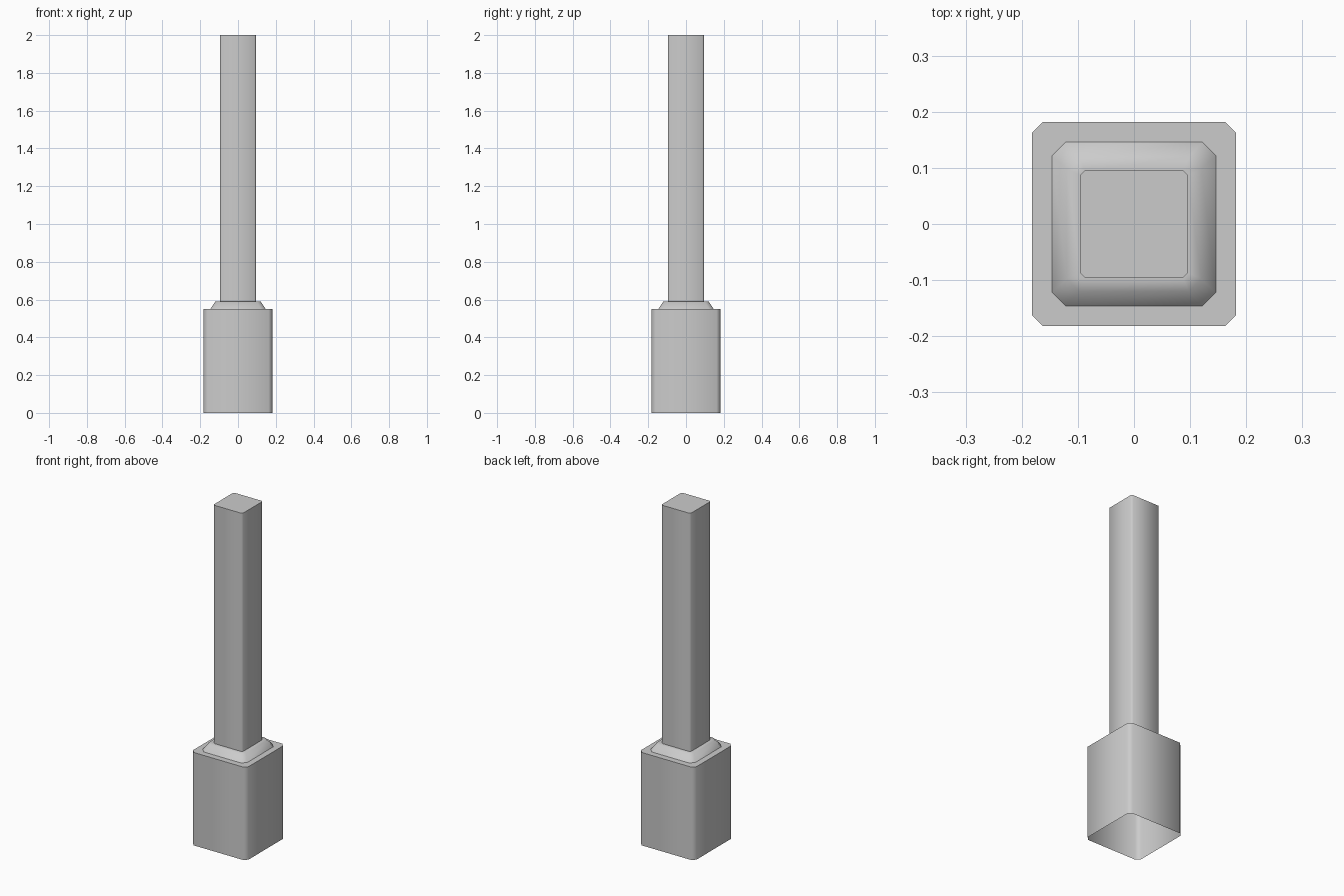
import bpy, bmesh, math

if "Cube" in bpy.data.objects:
    bpy.data.objects.remove(bpy.data.objects["Cube"])


def square_ring(bm, half, cut, z):
    """Eight vertices of a square with clipped corners."""
    k = half - cut
    pts = [(half, -k), (half, k), (k, half), (-k, half),
           (-half, k), (-half, -k), (-k, -half), (k, -half)]
    return [bm.verts.new((x, y, z)) for x, y in pts]


def loft(name, profile, cap_top=False):
    """Skin a list of (half width, corner cut, height) rings."""
    bm = bmesh.new()
    rings = [square_ring(bm, *p) for p in profile]
    for low, high in zip(rings, rings[1:]):
        for i in range(8):
            j = (i + 1) % 8
            bm.faces.new((low[i], low[j], high[j], high[i]))
    if cap_top:
        bm.faces.new(rings[-1])
    mesh = bpy.data.meshes.new(name)
    bm.to_mesh(mesh)
    bm.free()
    obj = bpy.data.objects.new(name, mesh)
    bpy.context.collection.objects.link(obj)
    bpy.ops.object.select_all(action='DESELECT')
    obj.select_set(True)
    bpy.context.view_layer.objects.active = obj
    bpy.ops.object.shade_smooth_by_angle(angle=math.radians(50))
    return obj


# Wide base, open underneath, with a flat ledge on top
loft("base", [(0.182, 0.02, 0), (0.182, 0.02, 0.55), (0.146, 0.024, 0.55)])

# Sloped collar around the foot of the shaft
loft("collar", [(0.146, 0.024, 0.55), (0.12, 0.022, 0.59), (0.096, 0.009, 0.59)])

# Tall square shaft with a closed top
loft("shaft", [(0.096, 0.009, 0.59), (0.096, 0.009, 2.0)], cap_top=True)
